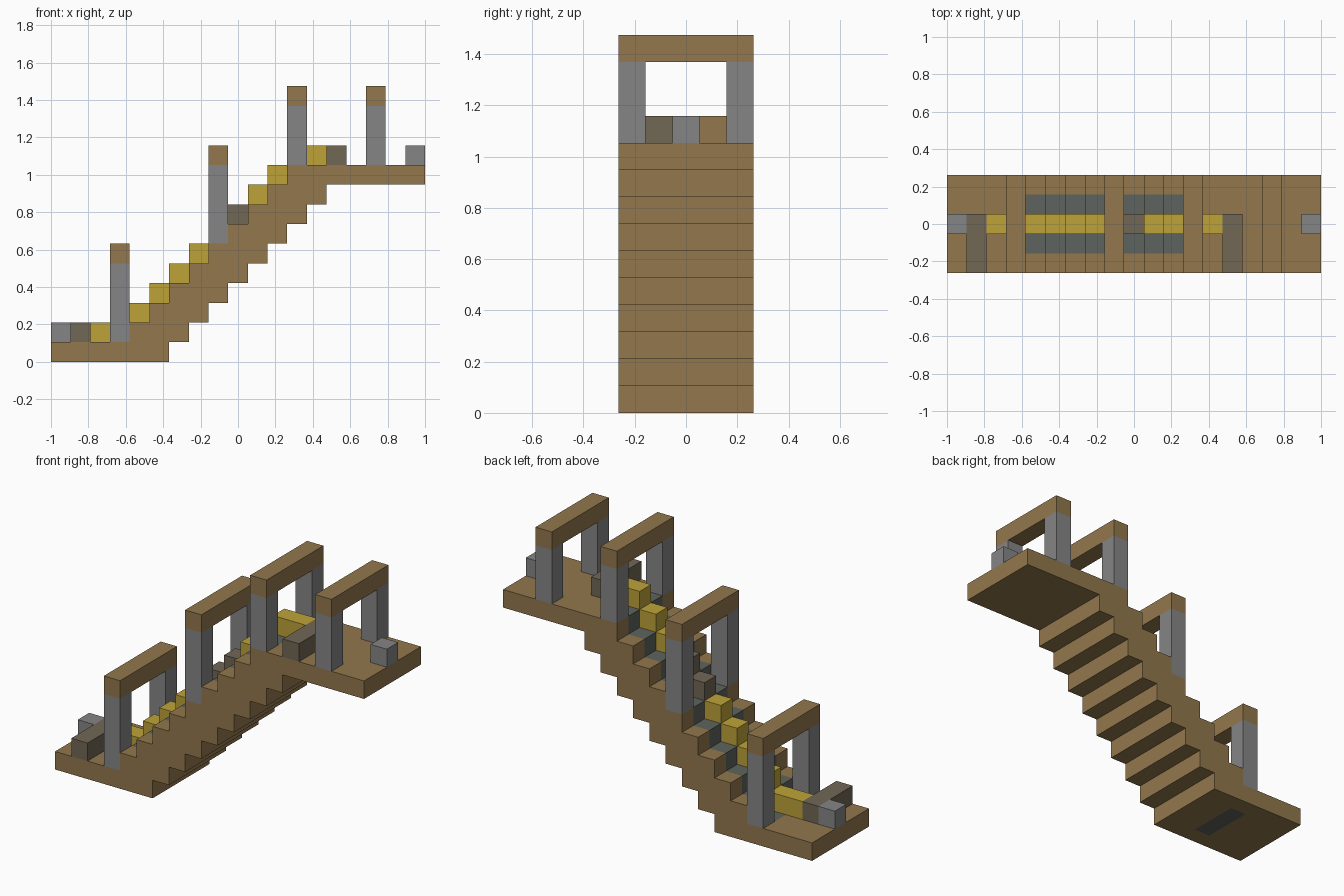
import bpy
import bmesh
from mathutils import Vector

cube = bpy.data.objects.get("Cube")
if cube:
    bpy.data.objects.remove(cube, do_unlink=True)

U = 2 / 19          # one block
X0 = -9.5           # left end, in blocks


def make_material(name, rgb):
    mat = bpy.data.materials.new(name)
    mat.use_nodes = True
    mat.diffuse_color = (*rgb, 1)
    mat.node_tree.nodes["Principled BSDF"].inputs["Base Color"].default_value = (*rgb, 1)
    return mat


WOOD = make_material("wood brown", (0.287, 0.185, 0.074))
SLATE = make_material("dark slate", (0.114, 0.127, 0.112))
STONE = make_material("stone grey", (0.235, 0.235, 0.235))
GOLD = make_material("gold yellow", (0.509, 0.366, 0.040))
UMBER = make_material("grey brown", (0.165, 0.136, 0.089))


def finish(bm, name, *mats):
    mesh = bpy.data.meshes.new(name)
    bm.to_mesh(mesh)
    bm.free()
    for mat in mats:
        mesh.materials.append(mat)
    obj = bpy.data.objects.new(name, mesh)
    bpy.context.collection.objects.link(obj)
    return obj


def block(name, mat, column, y0, y1, z0, z1):
    """Box one block long in x; y and z limits counted in blocks."""
    bm = bmesh.new()
    bmesh.ops.create_cube(bm, size=1)
    bmesh.ops.scale(bm, vec=Vector((1, y1 - y0, z1 - z0)) * U, verts=bm.verts)
    centre = Vector((X0 + column + 0.5, (y0 + y1) / 2, (z0 + z1) / 2))
    bmesh.ops.translate(bm, vec=centre * U, verts=bm.verts)
    return finish(bm, name, mat)


def tread(column):
    """Height of the walking surface over a column."""
    return min(max(column - 2, 1), 10)


# Staircase with both landings: stepped profile extruded across the width
outline = [(0, 0), (6, 0)]
for i in range(6, 14):
    outline += [(i, i - 5), (i + 1, i - 5)]
outline += [(14, 9), (19, 9), (19, 10), (12, 10)]
for i in range(11, 3, -1):
    outline += [(i + 1, tread(i)), (i, tread(i))]
outline += [(4, 1), (0, 1)]

bm = bmesh.new()
verts = [bm.verts.new(((X0 + x) * U, -2.5 * U, z * U)) for x, z in outline]
side = bm.faces.new(verts)
extruded = bmesh.ops.extrude_face_region(bm, geom=[side])["geom"]
bmesh.ops.translate(bm, vec=(0, 5 * U, 0),
                    verts=[v for v in extruded if isinstance(v, bmesh.types.BMVert)])
bmesh.ops.remove_doubles(bm, verts=bm.verts, dist=0.001)
cuts = [((0, y * U, 0), (0, 1, 0)) for y in (-1.5, 1.5)]
cuts += [(((X0 + x) * U, 0, 0), (1, 0, 0)) for x in (3, 4, 13)]
for point, normal in cuts:
    bmesh.ops.bisect_plane(bm, geom=bm.verts[:] + bm.edges[:] + bm.faces[:],
                           plane_co=point, plane_no=normal, dist=0.0001)
bmesh.ops.recalc_face_normals(bm, faces=bm.faces)

# Slate runner over treads and risers, showing through below the first arch
for face in bm.faces:
    c = face.calc_center_median() / U
    x, n = c.x - X0, face.normal
    runner = 3 < x < 13 and (n.z > 0.5 or n.x < -0.5)
    below = 3 < x < 4 and n.z < -0.5
    if abs(c.y) < 1.5 and (runner or below):
        face.material_index = 1
finish(bm, "staircase", WOOD, SLATE)

# Arches: two stone posts and a wooden lintel
for number, (column, height) in enumerate([(3, 4), (8, 4), (12, 3), (16, 3)], 1):
    base = tread(column)
    top = base + height
    block(f"arch_{number}_front_post", STONE, column, -2.5, -1.5, base, top)
    block(f"arch_{number}_back_post", STONE, column, 1.5, 2.5, base, top)
    block(f"arch_{number}_lintel", WOOD, column, -2.5, 2.5, top, top + 1)

# Centre line of blocks climbing the stairs
for column in range(2, 14):
    mid = column in (8, 9)
    base = tread(column)
    block(f"{'middle' if mid else 'gold'}_block_{column}", UMBER if mid else GOLD,
          column, -0.5, 0.5, base, base + 1)

# Side bars and end blocks on the landings
for label, bar, end in (("lower", 1, 0), ("upper", 14, 18)):
    base = tread(bar)
    block(f"{label}_side_bar", UMBER, bar, -2.5, 0.5, base, base + 1)
    block(f"{label}_end_block", STONE, end, -0.5, 0.5, base, base + 1)
